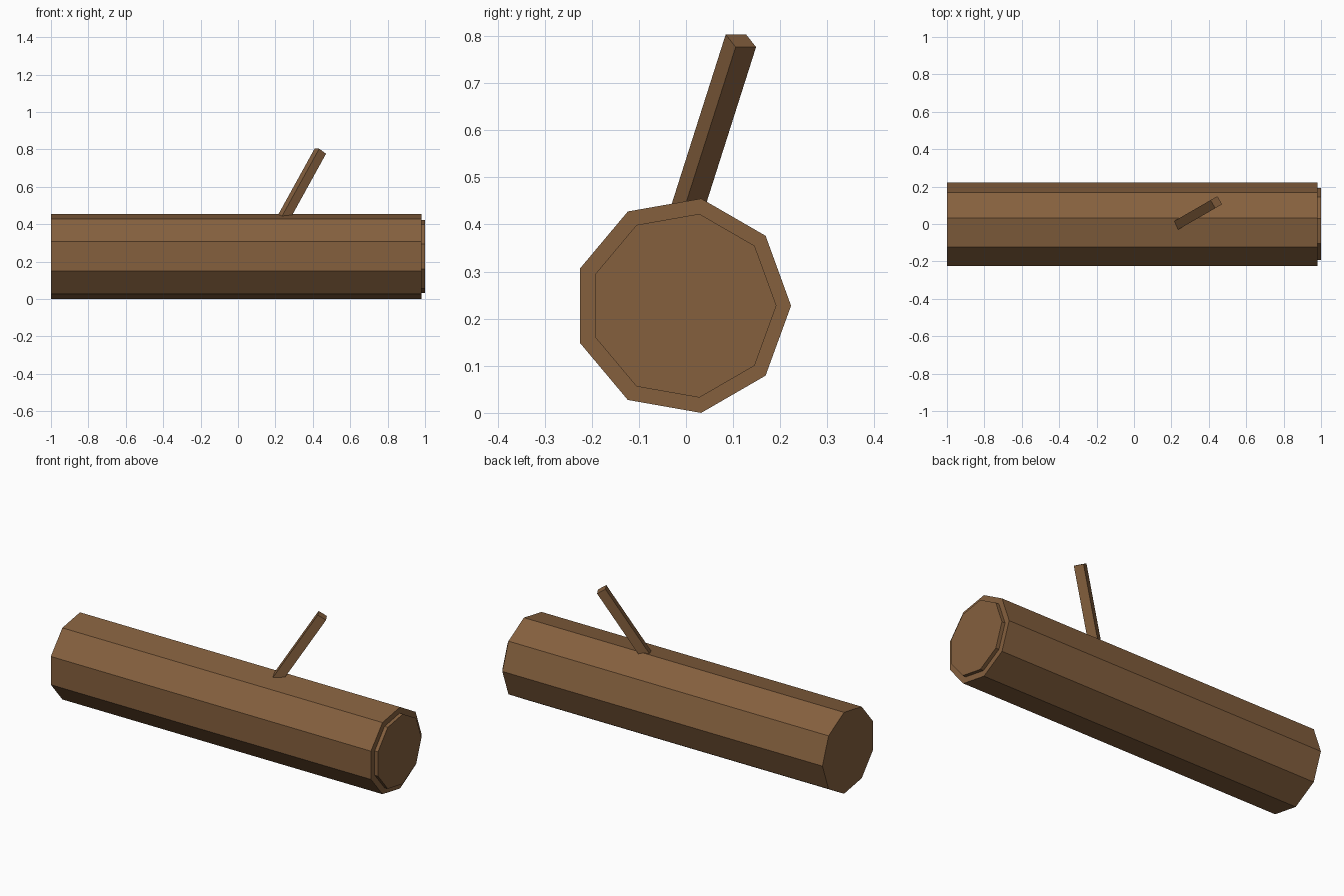
import bpy, bmesh, math
from mathutils import Matrix, Vector

if "Cube" in bpy.data.objects:
    bpy.data.objects.remove(bpy.data.objects["Cube"])

bark = bpy.data.materials.new("brown bark")
bark.diffuse_color = (0.235, 0.117, 0.048, 1)
bark.use_nodes = True
bark.node_tree.nodes["Principled BSDF"].inputs["Base Color"].default_value = bark.diffuse_color


def add_object(name, bm):
    bmesh.ops.recalc_face_normals(bm, faces=bm.faces)
    mesh = bpy.data.meshes.new(name)
    bm.to_mesh(mesh)
    bm.free()
    mesh.materials.append(bark)
    bpy.context.collection.objects.link(bpy.data.objects.new(name, mesh))


def ring(bm, x, radius, y, z=0.2275, sides=9):
    angles = [2 * math.pi * i / sides for i in range(sides)]
    return [bm.verts.new((x, y + radius * math.cos(a), z + radius * math.sin(a))) for a in angles]


# Nine-sided trunk with a smaller raised disc at its right end
bm = bmesh.new()
rings = [ring(bm, -1.0, 0.231, -0.008), ring(bm, 0.98, 0.231, -0.008),
         ring(bm, 0.98, 0.198, -0.006), ring(bm, 1.0, 0.198, -0.006)]
for a, b in zip(rings, rings[1:]):
    for i in range(9):
        j = (i + 1) % 9
        bm.faces.new((a[i], a[j], b[j], b[i]))
bm.faces.new(rings[0])
bm.faces.new(rings[-1])
add_object("log_trunk", bm)

# Square branch stub leaning right and back, with its foot sunk into the trunk
length, width = 0.5, 0.05
lean = Matrix.Rotation(math.radians(30), 4, 'Z') @ Matrix.Rotation(math.radians(32.5), 4, 'Y')
tip = Matrix.Translation(Vector((0.44, 0.1165, 0.79)))
shape = Matrix.Translation((0, 0, -length / 2)) @ Matrix.Diagonal((width, width, length, 1))
bm = bmesh.new()
bmesh.ops.create_cube(bm, size=1, matrix=tip @ lean @ shape)
add_object("branch_stub", bm)
